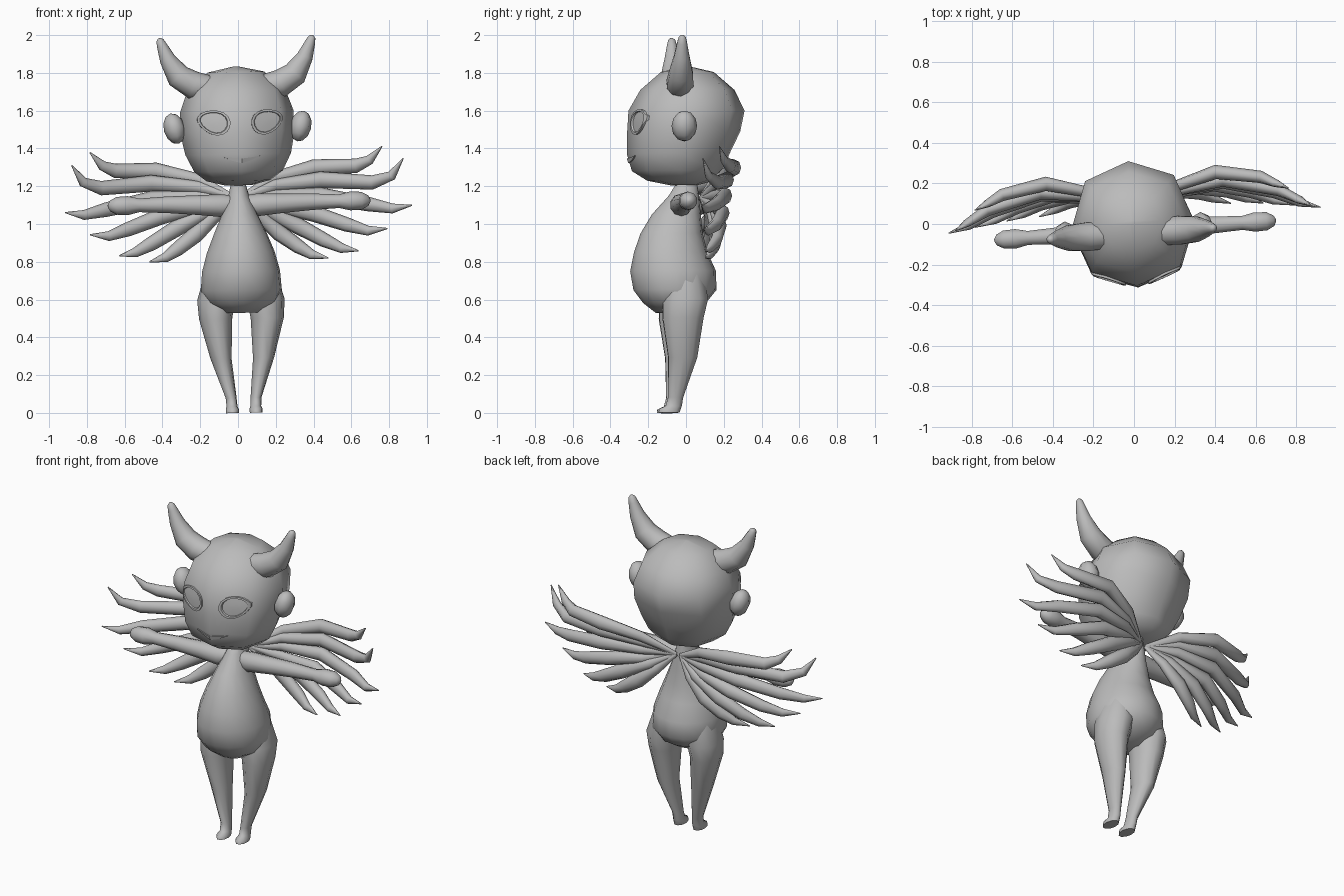
import bpy, bmesh, math
from mathutils import Vector, Matrix
from mathutils.bvhtree import BVHTree

if "Cube" in bpy.data.objects:
    bpy.data.objects.remove(bpy.data.objects["Cube"])

# Single clay colour
clay = bpy.data.materials.new("clay_grey")
clay.use_nodes = True
GREY = (0.5, 0.5, 0.5, 1)
clay.diffuse_color = GREY
clay.node_tree.nodes["Principled BSDF"].inputs["Base Color"].default_value = GREY

# The whole figure leans and turns very slightly
POSE = (Matrix.Translation((0.027, 0, 0)) @ Matrix.Rotation(math.radians(4), 4, 'Z')
        @ Matrix.Rotation(math.radians(-1.2), 4, 'Y'))
SIDES = (("left", 1), ("right", -1))


def finish(name, bm, angle=60):
    bmesh.ops.recalc_face_normals(bm, faces=bm.faces)
    bm.transform(POSE)
    mesh = bpy.data.meshes.new(name)
    bm.to_mesh(mesh)
    bm.free()
    mesh.materials.append(clay)
    ob = bpy.data.objects.new(name, mesh)
    bpy.context.collection.objects.link(ob)
    bpy.ops.object.select_all(action='DESELECT')
    ob.select_set(True)
    bpy.context.view_layer.objects.active = ob
    bpy.ops.object.shade_smooth_by_angle(angle=math.radians(angle))
    return ob


def loft(rings, sides, power=2.0, start=0.0):
    """Skin rings of (centre, half-axis u, half-axis v), closing both ends."""
    bm = bmesh.new()
    loops = []
    for c, u, v in rings:
        loop = []
        for i in range(sides):
            a = start + math.tau * i / sides
            co, si = math.cos(a), math.sin(a)
            k = (abs(co) ** power + abs(si) ** power) ** (-1 / power)
            loop.append(bm.verts.new(Vector(c) + Vector(u) * co * k + Vector(v) * si * k))
        loops.append(loop)
    for a, b in zip(loops, loops[1:]):
        for i in range(sides):
            j = (i + 1) % sides
            bm.faces.new((a[i], a[j], b[j], b[i]))
    bm.faces.new(loops[0])
    bm.faces.new(loops[-1])
    return bm


def stack(profile, s=1):
    """Horizontal rings from (z, x, y, half width, half depth)."""
    return [((s * x, y, z), (rx, 0, 0), (0, ry, 0)) for z, x, y, rx, ry in profile]


def tube(points, radii, s=1, depth=1.0):
    """Rings following a path; depth scales the front-to-back radius."""
    pts = [Vector((s * x, y, z)) for x, y, z in points]
    rings = []
    for i, (p, r) in enumerate(zip(pts, radii)):
        t = (pts[min(i + 1, len(pts) - 1)] - pts[max(i - 1, 0)]).normalized()
        u = t.cross(Vector((0, 1, 0))).normalized()
        rings.append((p, u * r, t.cross(u) * r * depth))
    return rings


# Head
head = loft(stack([
    (1.835, 0, .01, .01, .01), (1.805, 0, .01, .15, .14), (1.71, 0, .01, .26, .25),
    (1.6, 0, .005, .3, .308), (1.49, 0, -.01, .305, .3), (1.37, 0, -.04, .28, .272),
    (1.28, 0, -.045, .235, .24), (1.23, 0, -.025, .17, .18), (1.205, 0, -.01, .07, .07)]),
    8, 2.2, math.pi / 2)
bmesh.ops.recalc_face_normals(head, faces=head.faces)
bmesh.ops.triangulate(head, faces=head.faces)
skin = BVHTree.FromBMesh(head)
finish("head", head)


def on_face(x, z, lift):
    hit = skin.ray_cast(Vector((x, -1, z)), Vector((0, 1, 0)))[0]
    return Vector((x, hit.y - lift, z))


# Body
finish("body", loft(stack([
    (1.23, 0, .01, .035, .05), (1.15, 0, -.01, .055, .08), (1.05, 0, -.05, .095, .13),
    (.95, 0, -.075, .14, .165), (.85, 0, -.08, .18, .195), (.75, 0, -.067, .207, .228),
    (.65, 0, -.058, .215, .22), (.58, 0, -.06, .18, .165), (.53, 0, -.07, .09, .09)]), 16))

# Feather paths, upper to lower, starting from one root on the back
ROOT = (.015, .08, 1.14)
FEATHERS = [
    [(.2, .17, 1.24), (.42, .23, 1.29), (.64, .19, 1.295), (.71, .155, 1.325), (.775, .125, 1.395)],
    [(.2, .15, 1.2), (.45, .19, 1.225), (.72, .12, 1.205), (.82, .065, 1.24), (.88, .03, 1.33)],
    [(.2, .15, 1.15), (.45, .18, 1.14), (.7, .11, 1.09), (.82, .05, 1.065), (.92, .02, 1.08)],
    [(.2, .14, 1.09), (.4, .17, 1.05), (.58, .12, .985), (.69, .07, .95), (.79, .04, .96)],
    [(.15, .14, 1.07), (.32, .16, .985), (.46, .13, .905), (.55, .09, .86), (.635, .06, .845)],
    [(.11, .13, 1.05), (.22, .15, .95), (.32, .13, .875), (.39, .1, .83), (.475, .07, .81)],
]

for side, s in SIDES:
    # Leg with foot
    finish(side + "_leg", loft(stack([
        (.74, .11, -.02, .08, .11), (.6, .132, -.012, .1, .125), (.5, .137, -.025, .088, .113),
        (.29, .113, -.025, .056, .08), (.08, .066, -.06, .029, .042), (.035, .063, -.07, .029, .045),
        (.02, .063, -.09, .035, .06), (0, .063, -.095, .034, .058)], s), 10))

    # Arm and mitten hand
    finish(side + "_arm", loft(tube(
        [(.02, -.02, 1.1), (.1, -.03, 1.1), (.22, -.03, 1.105), (.38, -.03, 1.11), (.53, -.03, 1.11),
         (.59, -.03, 1.11), (.65, -.03, 1.11), (.685, -.03, 1.11), (.697, -.03, 1.11)],
        [.05, .06, .052, .044, .036, .05, .047, .028, .006], s), 10))

    # Horn
    finish(side + "_horn", loft(tube(
        [(.14, -.045, 1.72), (.23, -.045, 1.74), (.31, -.045, 1.79), (.365, -.045, 1.88),
         (.392, -.045, 1.95), (.403, -.045, 1.98), (.405, -.045, 1.992)],
        [.068, .074, .066, .043, .028, .02, .008], s), 10))

    # Ear
    ear = bmesh.new()
    bmesh.ops.create_uvsphere(ear, u_segments=8, v_segments=6, radius=1, matrix=(
        Matrix.Translation((s * .335, -.03, 1.512)) @ Matrix.Rotation(s * .25, 4, 'Y')
        @ Matrix.Diagonal((.057, .068, .083, 1))))
    finish(side + "_ear", ear)

    # Eye: raised almond rim around a shallow inner face
    eye = bmesh.new()
    loops = []
    for size, lift in ((1, -.004), (1, .012), (.84, .012), (.8, .003), (.3, .006)):
        loop = []
        for i in range(16):
            a = math.tau * i / 16
            p = Vector((.088 * math.cos(a), .064 * math.sin(a) * (1 - .2 * math.cos(a)))) * size
            p.rotate(Matrix.Rotation(.3, 2))
            loop.append(eye.verts.new(on_face(s * (.142 + p.x), 1.542 + p.y, lift)))
        loops.append(loop)
    for a, b in zip(loops, loops[1:]):
        for i in range(16):
            eye.faces.new((a[i - 1], a[i], b[i], b[i - 1]))
    eye.faces.new(loops[-1])
    finish(side + "_eye", eye, 35)

    # Wing feathers
    for n, path in enumerate(FEATHERS, 1):
        finish(f"{side}_feather_{n}", loft(tube(
            [ROOT] + path, [.012, .032, .044, .038, .026, .003], s, .8), 8))

# Mouth: thin crescent plate
mouth = bmesh.new()
upper = [(-.1, 1.36), (-.05, 1.352), (0, 1.347), (.05, 1.352), (.1, 1.36)]
lower = [(-.1, 1.358), (-.05, 1.336), (0, 1.322), (.05, 1.336), (.1, 1.358)]
rows = [[mouth.verts.new(on_face(x, z, lift)) for x, z in row]
        for row, lift in ((upper, 0), (upper, .007), (lower, .007), (lower, 0))]
for a, b in zip(rows, rows[1:]):
    for i in range(4):
        mouth.faces.new((a[i], a[i + 1], b[i + 1], b[i]))
finish("mouth", mouth, 30)
